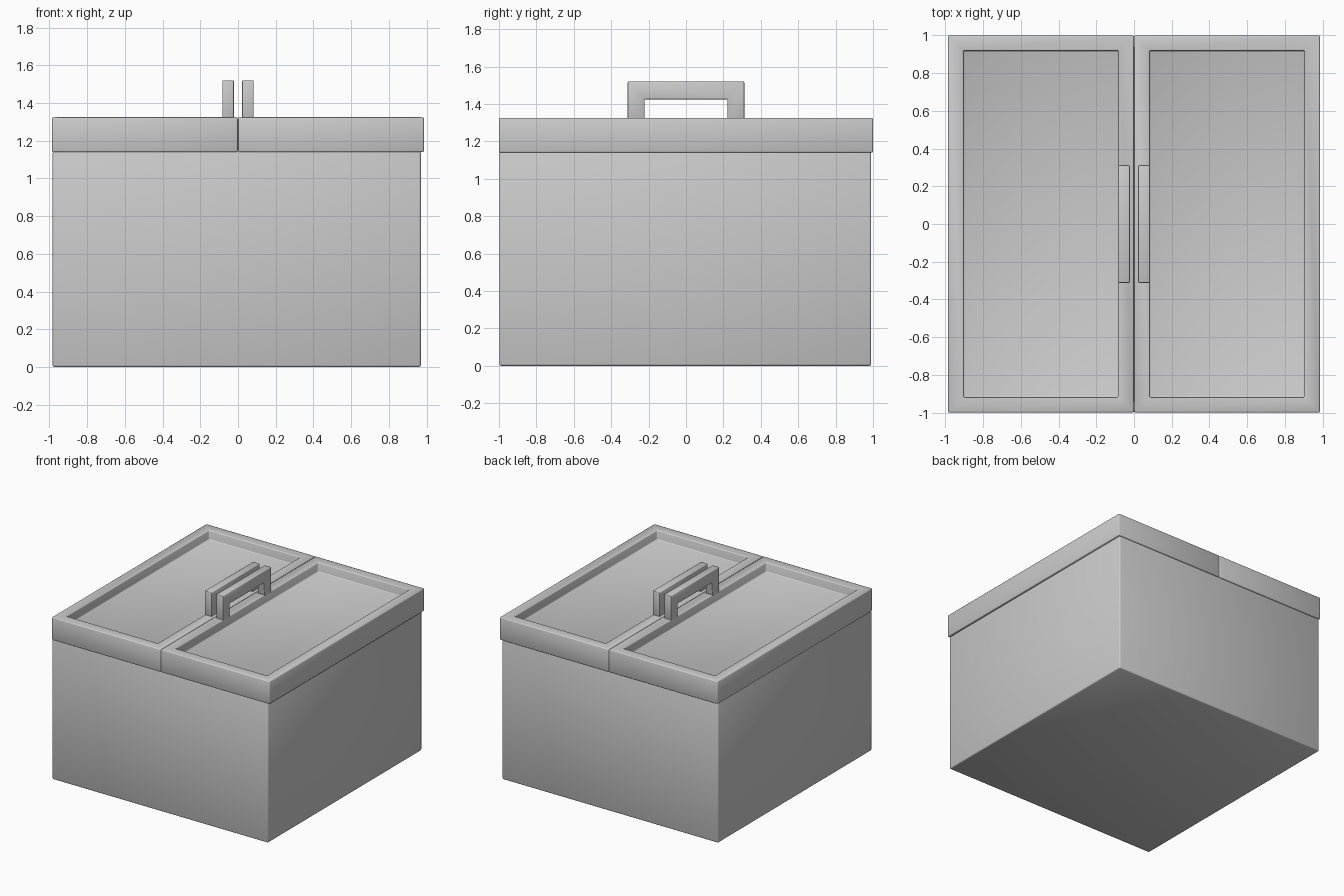
import bpy, bmesh
from math import radians

if "Cube" in bpy.data.objects:
    bpy.data.objects.remove(bpy.data.objects["Cube"])


def finish(name, bm, bevel):
    """Round all real edges, then turn the bmesh into an object."""
    bmesh.ops.recalc_face_normals(bm, faces=bm.faces[:])
    edges = [e for e in bm.edges if e.calc_face_angle(0) > radians(30)]
    bmesh.ops.bevel(bm, geom=edges, offset=bevel, segments=2, profile=0.5,
                    affect='EDGES', clamp_overlap=True)
    mesh = bpy.data.meshes.new(name)
    bm.to_mesh(mesh)
    bm.free()
    obj = bpy.data.objects.new(name, mesh)
    bpy.context.collection.objects.link(obj)
    bpy.ops.object.select_all(action='DESELECT')
    bpy.context.view_layer.objects.active = obj
    obj.select_set(True)
    bpy.ops.object.shade_smooth_by_angle(angle=radians(50))
    return obj


def box(lo, hi):
    bm = bmesh.new()
    bmesh.ops.create_cube(bm, size=1)
    for v in bm.verts:
        v.co = [lo[i] if v.co[i] < 0 else hi[i] for i in range(3)]
    return bm


def lid(name, x0, x1):
    bm = box((x0, -1.0, 1.14), (x1, 1.0, 1.325))
    bm.normal_update()
    top = max(bm.faces, key=lambda f: f.normal.z)
    # recessed panel inside a raised rim
    bmesh.ops.inset_region(bm, faces=[top], thickness=0.115)
    ret = bmesh.ops.extrude_discrete_faces(bm, faces=[top])
    for v in ret['faces'][0].verts:
        v.co.z -= 0.075
    return finish(name, bm, 0.007)


def handle(name, x0, x1):
    outline = [(-0.312, 1.315), (-0.312, 1.52), (0.312, 1.52), (0.312, 1.315),
               (0.222, 1.315), (0.222, 1.425), (-0.222, 1.425), (-0.222, 1.315)]
    bm = bmesh.new()
    face = bm.faces.new([bm.verts.new((x0, y, z)) for y, z in outline])
    ret = bmesh.ops.extrude_face_region(bm, geom=[face])
    verts = [g for g in ret['geom'] if isinstance(g, bmesh.types.BMVert)]
    bmesh.ops.translate(bm, verts=verts, vec=(x1 - x0, 0, 0))
    return finish(name, bm, 0.005)


# chest body, slightly set in under the lid on the right and back
finish("chest_body", box((-0.983, -0.998, 0.0), (0.97, 0.99, 1.145)), 0.01)

# two lid halves with their pull handles
for side, s in (("left", -1), ("right", 1)):
    lid(side + "_lid", *sorted((s * 0.001, s * 0.986)))
    handle(side + "_handle", *sorted((s * 0.022, s * 0.083)))
